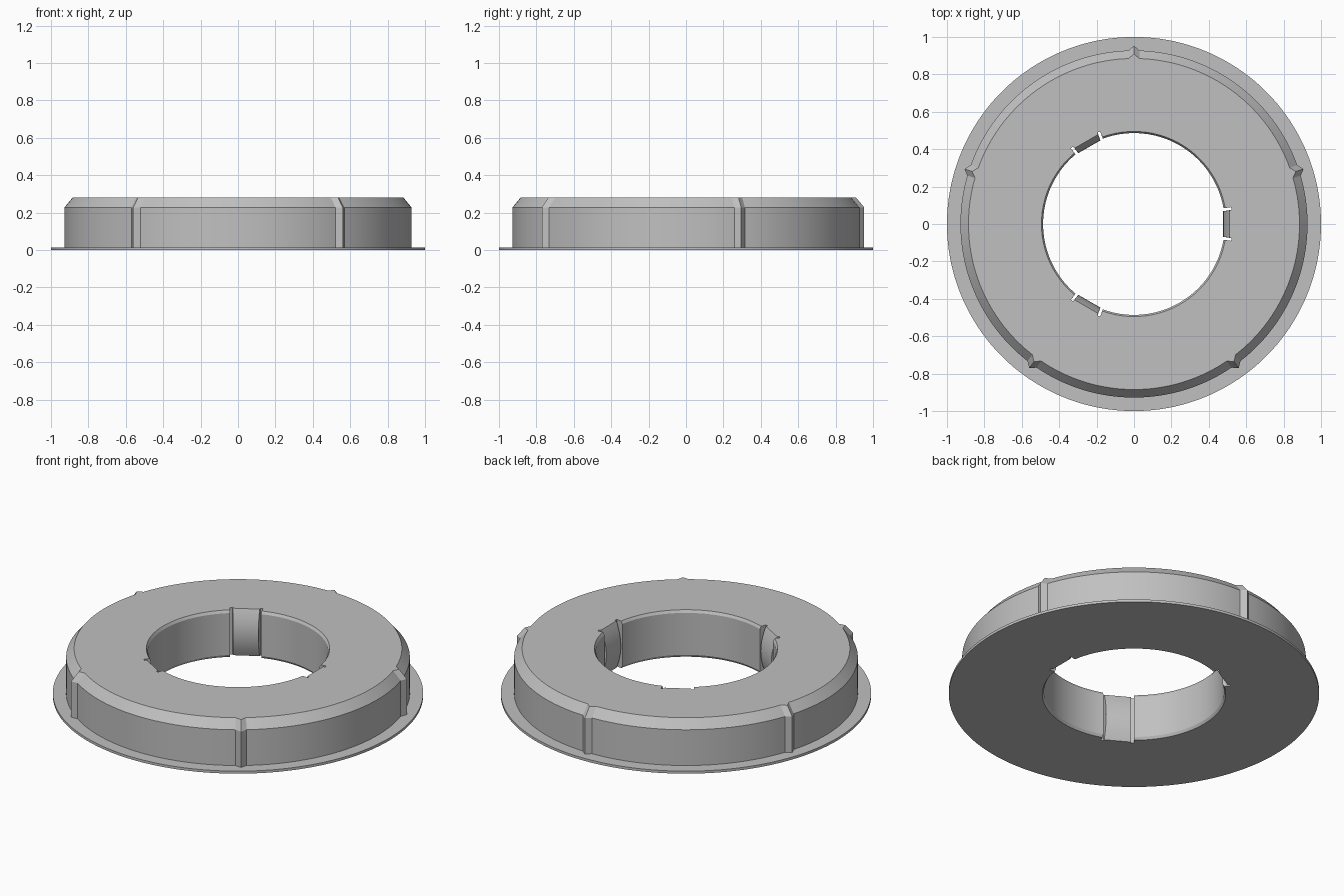
import bpy, bmesh, math

if "Cube" in bpy.data.objects:
    bpy.data.objects.remove(bpy.data.objects["Cube"])

HEIGHT, FLANGE_TOP, SHOULDER = 0.28, 0.015, 0.228
RIB_HALF, RIB_RISE = 0.032, 0.025
TAB_HALF, SLOT_END, STEP = 0.142, 0.172, 0.002
SEGMENTS = 180
TAU = math.tau

ribs = [math.radians(90 + 72 * k) for k in range(5)]
tabs = [TAU * k / 3 for k in range(3)]
levels = [0, 0.015, 0.05, 0.08, 0.11, 0.14, 0.17, 0.2, 0.23, 0.265, HEIGHT]


def offset(a, b):
    """Signed angle from b to a."""
    return (a - b + math.pi) % TAU - math.pi


def nearest(a, centres):
    return min((offset(a, c) for c in centres), key=abs)


def outer(a):
    """Flange, wall and chamfer, swelling into a pointed rib."""
    d = abs(nearest(a, ribs))
    rise = RIB_RISE * max(0, 1 - d / RIB_HALF)
    return [(1, 0), (1, FLANGE_TOP), (0.928 + rise, FLANGE_TOP),
            (0.928 + rise, SHOULDER), (0.885 + rise, HEIGHT)]


def inner(a):
    """Chamfered bore, interrupted by slots and bulging spring tabs."""
    d = abs(nearest(a, tabs))
    points = []
    for z in levels:
        if d < TAB_HALF + STEP / 2:
            t = (z - HEIGHT / 2) / (HEIGHT / 2)
            r = (0.477 + 0.033 * t * t) / math.cos(d)
        elif d < SLOT_END + STEP / 2:
            r = 0.527
        else:
            r = 0.495 if z in (0, HEIGHT) else 0.486
        points.append((r, z))
    return points[::-1]


# Angular stations: exact feature edges plus an even division between them
features = []
for c in ribs:
    features += [c - RIB_HALF, c, c + RIB_HALF]
for c in tabs:
    for side in (-1, 1):
        for d in (TAB_HALF, TAB_HALF + STEP, SLOT_END, SLOT_END + STEP):
            features.append(c + side * d)
features = [a % TAU for a in features]
even = [TAU * i / SEGMENTS for i in range(SEGMENTS)]
stations = sorted(features + [a for a in even if abs(nearest(a, features)) > 0.008])

# Loft the closed cross-section around the axis
bm = bmesh.new()
rings = [[bm.verts.new((r * math.cos(a), r * math.sin(a), z))
          for r, z in outer(a) + inner(a)] for a in stations]
for i, ring in enumerate(rings):
    following = rings[(i + 1) % len(rings)]
    for j in range(len(ring)):
        k = (j + 1) % len(ring)
        bm.faces.new((ring[j], following[j], following[k], ring[k]))
bmesh.ops.recalc_face_normals(bm, faces=bm.faces)
mesh = bpy.data.meshes.new("flanged_ring")
bm.to_mesh(mesh)
bm.free()

ring_object = bpy.data.objects.new("flanged_ring", mesh)
bpy.context.collection.objects.link(ring_object)

# Plain grey material
grey = bpy.data.materials.new("light_grey")
grey.use_nodes = True
colour = (0.53, 0.53, 0.53, 1)
grey.diffuse_color = colour
grey.node_tree.nodes["Principled BSDF"].inputs["Base Color"].default_value = colour
mesh.materials.append(grey)

bpy.ops.object.select_all(action="DESELECT")
ring_object.select_set(True)
bpy.context.view_layer.objects.active = ring_object
bpy.ops.object.shade_smooth_by_angle(angle=math.radians(25))
